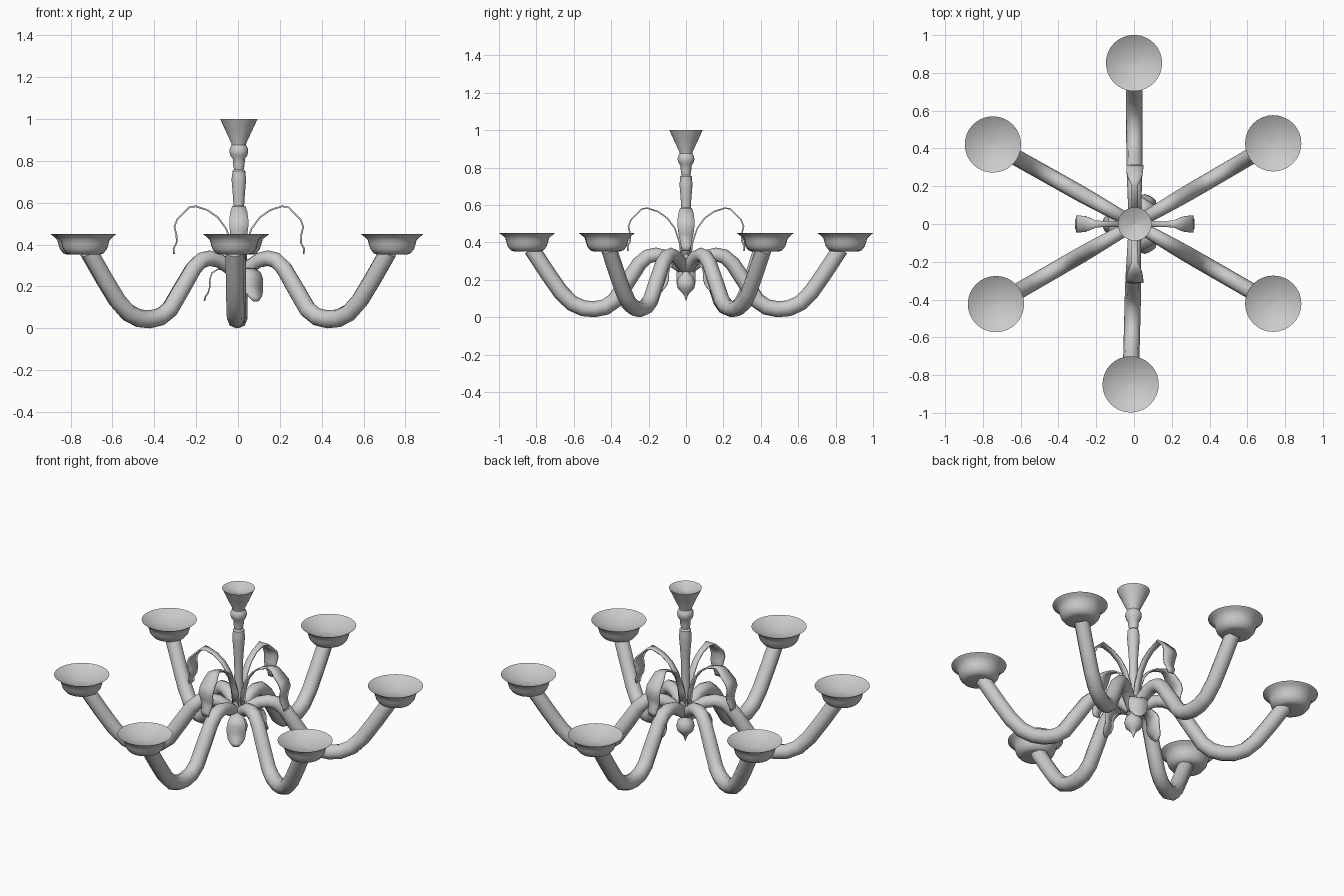
import bpy, math
from math import sin, cos, pi
from mathutils import Vector

if "Cube" in bpy.data.objects:
    bpy.data.objects.remove(bpy.data.objects["Cube"])

HUB = Vector((0.004, 0, 0))


def make(name, verts, faces):
    me = bpy.data.meshes.new(name)
    me.from_pydata(verts, [], faces)
    me.update()
    ob = bpy.data.objects.new(name, me)
    bpy.context.collection.objects.link(ob)
    return ob


def smooth(ob, angle=40):
    bpy.ops.object.select_all(action='DESELECT')
    ob.select_set(True)
    bpy.context.view_layer.objects.active = ob
    bpy.ops.object.shade_smooth_by_angle(angle=math.radians(angle))


def lathe(name, profile, centre, n=28):
    """Spin (radius, height) points about a vertical axis."""
    verts = [(centre.x + r * cos(2 * pi * i / n), centre.y + r * sin(2 * pi * i / n), z)
             for r, z in profile for i in range(n)]
    faces = [(j * n + i, j * n + (i + 1) % n, (j + 1) * n + (i + 1) % n, (j + 1) * n + i)
             for j in range(len(profile) - 1) for i in range(n)]
    ob = make(name, verts, faces)
    smooth(ob)
    return ob


def arm(name, target):
    """Swept tube from the hub out to a cup."""
    path = [(.02, .265), (.06, .295), (.11, .325), (.16, .335), (.205, .325), (.25, .285), (.32, .18),
            (.38, .09), (.43, .055), (.49, .043), (.55, .048), (.61, .075), (.67, .135),
            (.74, .235), (.825, .365)]
    d = (target - HUB).normalized()
    cu = bpy.data.curves.new(name, 'CURVE')
    cu.dimensions = '3D'
    cu.bevel_depth = 0.043
    cu.bevel_resolution = 2
    cu.use_fill_caps = True
    sp = cu.splines.new('POLY')
    sp.points.add(len(path) - 1)
    for i, (p, (r, z)) in enumerate(zip(sp.points, path)):
        p.co = (*(HUB + d * r).xy, z, 1)
        p.radius = min(1, .75 + .04 * i)
    ob = bpy.data.objects.new(name, cu)
    bpy.context.collection.objects.link(ob)
    bpy.ops.object.select_all(action='DESELECT')
    ob.select_set(True)
    bpy.context.view_layer.objects.active = ob
    bpy.ops.object.convert(target='MESH')
    smooth(bpy.context.object, 50)


def leaf(name, angle, path, thick):
    """Curled ribbon through (radius, height, half width) stations."""
    out = Vector((cos(angle), sin(angle), 0))
    side = Vector((-sin(angle), cos(angle), 0))
    verts = [HUB + out * r + Vector((0, 0, z)) + side * w * s
             for r, z, w in path for s in (-1, 0, 1)]
    faces = [(3 * j + k, 3 * j + k + 1, 3 * j + k + 4, 3 * j + k + 3)
             for j in range(len(path) - 1) for k in (0, 1)]
    ob = make(name, verts, faces)
    mod = ob.modifiers.new("thickness", 'SOLIDIFY')
    mod.thickness = thick
    mod.offset = 0
    smooth(ob, 50)


# central column with canopy
lathe("column", [(0, .97), (.06, .985), (.089, 1.0), (.066, .95), (.036, .885), (.034, .875),
                 (.043, .86), (.045, .845), (.04, .825), (.029, .81), (.028, .785), (.023, .76),
                 (.031, .752), (.031, .74), (.034, .72), (.034, .70), (.029, .64), (.025, .58),
                 (.023, .50), (.027, .38), (.035, .30), (.035, .27), (.02, .25), (0, .25)], HUB)

# drop finial under the hub
lathe("finial", [(.025, .27), (.018, .24), (.022, .23), (.042, .21), (.05, .18), (.043, .152),
                 (.02, .13), (.01, .115), (0, .085)], HUB, 20)

# arms and cups
cups = [(.737, .427), (0, .852), (-.747, .421), (-.731, -.424), (-.018, -.849), (.737, -.422)]
cup_profile = [(0, .352), (.07, .352), (.088, .358), (.104, .378), (.111, .4), (.117, .422),
               (.131, .436), (.149, .45), (.125, .436), (.085, .42), (.045, .409), (0, .405)]
for i, (x, y) in enumerate(cups):
    c = Vector((x, y, 0))
    arm(f"arm_{i + 1}", c)
    lathe(f"cup_{i + 1}", cup_profile, c, 32)

# tall curling leaves
upper = [(.022, .30, .02), (.035, .40, .019), (.06, .475, .018), (.10, .53, .017), (.15, .565, .016),
         (.205, .583, .018), (.236, .58, .032), (.262, .553, .041), (.295, .52, .045),
         (.308, .485, .045), (.298, .445, .04), (.297, .41, .032), (.312, .38, .027), (.31, .355, .02)]
for i in range(4):
    leaf(f"upper_leaf_{i + 1}", i * pi / 2, upper, .008)

# short drooping leaves
lower = [(.02, .275, .02), (.06, .285, .025), (.10, .282, .036), (.128, .265, .046),
         (.138, .235, .052), (.138, .20, .052), (.147, .17, .046), (.16, .15, .034), (.165, .13, .014)]
for i in range(3):
    leaf(f"lower_leaf_{i + 1}", pi / 3 + i * 2 * pi / 3, lower, .007)
